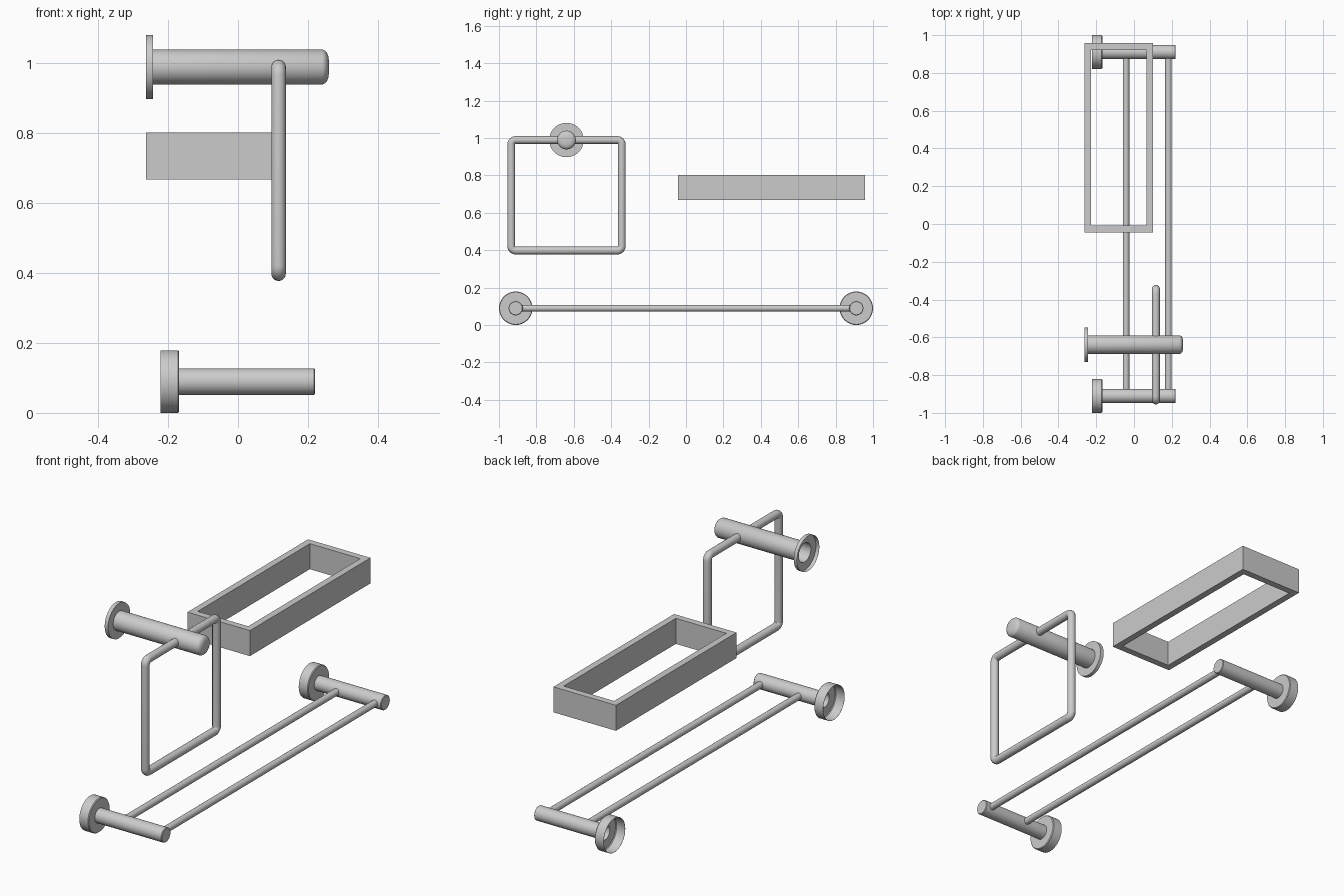
import bpy, bmesh, math
from mathutils import Vector

if "Cube" in bpy.data.objects:
    bpy.data.objects.remove(bpy.data.objects["Cube"])


def finish(name, bm, angle=35):
    bmesh.ops.remove_doubles(bm, verts=bm.verts, dist=1e-5)
    me = bpy.data.meshes.new(name)
    bm.to_mesh(me)
    bm.free()
    ob = bpy.data.objects.new(name, me)
    bpy.context.collection.objects.link(ob)
    bpy.ops.object.select_all(action='DESELECT')
    ob.select_set(True)
    bpy.context.view_layer.objects.active = ob
    bpy.ops.object.shade_smooth_by_angle(angle=math.radians(angle))
    return ob


def lathe_x(name, profile, y, z, n=48):
    """Open-backed shell turned around an axis parallel to x; profile is (x, radius)."""
    bm = bmesh.new()
    rings = []
    for x, r in profile:
        rings.append([bm.verts.new((x, y + r * math.cos(2 * math.pi * i / n),
                                    z + r * math.sin(2 * math.pi * i / n))) for i in range(n)])
    for a, b in zip(rings, rings[1:]):
        for i in range(n):
            j = (i + 1) % n
            bm.faces.new((a[i], a[j], b[j], b[i]))
    # end cap, wound to face +x
    bm.faces.new(rings[-1])
    return finish(name, bm)


def sweep(name, path, r, closed, n=24):
    """Round tube along a path lying in a plane x = const."""
    bm = bmesh.new()
    rings = []
    m = len(path)
    for k, p in enumerate(path):
        a = path[k - 1] if closed or k else p
        b = path[(k + 1) % m] if closed or k < m - 1 else p
        t = (b - a).normalized()
        u = Vector((1, 0, 0))
        w = t.cross(u)
        rings.append([bm.verts.new(p + r * (math.cos(2 * math.pi * i / n) * u
                                            + math.sin(2 * math.pi * i / n) * w)) for i in range(n)])
    for k in range(m if closed else m - 1):
        a, b = rings[k], rings[(k + 1) % m]
        for i in range(n):
            j = (i + 1) % n
            bm.faces.new((a[i], a[j], b[j], b[i]))
    if not closed:
        bm.faces.new(rings[0])
        bm.faces.new(rings[-1])
    bmesh.ops.recalc_face_normals(bm, faces=bm.faces)
    return finish(name, bm)


# double towel bar: two wall posts with hollow flanges
BAR_Z = 0.0895
post = [(-0.222, 0.0885), (-0.222, 0.0895), (-0.172, 0.0895), (-0.168, 0.086), (-0.168, 0.038),
        (0.217, 0.038), (0.22, 0.035)]
for side, sy in (("front", -1), ("back", 1)):
    lathe_x("towel_bar_post_" + side, post, sy * 0.9105, BAR_Z)

# the two long rods
for name, x in (("inner", -0.042), ("outer", 0.182)):
    sweep("towel_bar_rod_" + name, [Vector((x, -0.88, BAR_Z)), Vector((x, 0.88, BAR_Z))], 0.0175, False)

# towel ring holder with domed end
RING_Y, RING_Z = -0.639, 0.989
lathe_x("towel_ring_post", [(-0.263, 0.092), (-0.243, 0.092), (-0.243, 0.05), (0.242, 0.05),
                            (0.248, 0.047), (0.254, 0.041), (0.258, 0.031), (0.26, 0.017)], RING_Y, RING_Z)

# square towel ring with tight elbows
half, bend, tube = 0.2955, 0.024, 0.0207
path = []
for q, (cy, cz) in enumerate(((1, 1), (-1, 1), (-1, -1), (1, -1))):
    for s in range(9):
        a = math.pi / 2 * (q + s / 8)
        path.append(Vector((0.116, RING_Y + cy * (half - bend) + bend * math.cos(a),
                            RING_Z - half + cz * (half - bend) + bend * math.sin(a))))
sweep("towel_ring", path, tube, True)

# open rectangular shelf frame
x0, x1, y0, y1, z0, z1, wall = -0.263, 0.1, -0.044, 0.957, 0.667, 0.801, 0.035
bm = bmesh.new()
loops = []
for d, z in ((0, z0), (0, z1), (wall, z1), (wall, z0)):
    loops.append([bm.verts.new(c) for c in ((x0 + d, y0 + d, z), (x1 - d, y0 + d, z),
                                            (x1 - d, y1 - d, z), (x0 + d, y1 - d, z))])
for k in range(4):
    a, b = loops[k], loops[(k + 1) % 4]
    for i in range(4):
        j = (i + 1) % 4
        bm.faces.new((a[i], a[j], b[j], b[i]))
bmesh.ops.recalc_face_normals(bm, faces=bm.faces)
finish("shelf_frame", bm)
